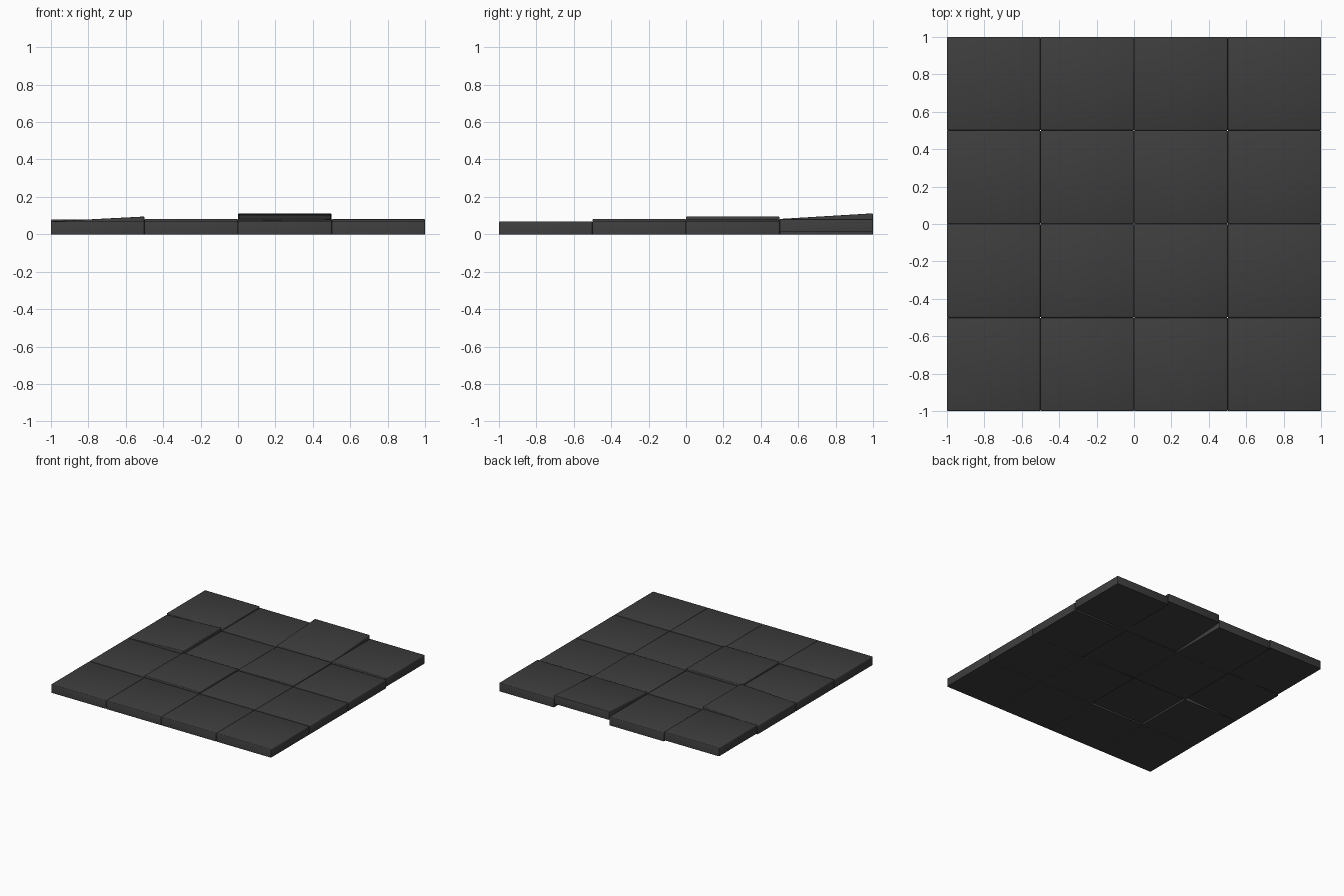
import bpy, bmesh
from mathutils import Vector

cube = bpy.data.objects.get("Cube")
if cube:
    bpy.data.objects.remove(cube, do_unlink=True)

# Dark stone colour
stone = bpy.data.materials.new("dark_grey_stone")
stone.use_nodes = True
colour = (0.047, 0.047, 0.047, 1)
stone.diffuse_color = colour
bsdf = stone.node_tree.nodes["Principled BSDF"]
bsdf.inputs["Base Color"].default_value = colour
bsdf.inputs["Roughness"].default_value = 0.8

PITCH = 0.5
SIZE = 0.499
THICK = 0.069

# Loose tiles: (column, row) -> (lift at centre, rise along x, rise along y)
LOOSE = {
    (1, 1): (0.014, 0.0, 0.0),
    (0, 2): (0.013, 0.026, 0.0),
    (2, 2): (0.007, 0.004, 0.0),
    (0, 3): (0.011, 0.0, 0.0),
    (2, 3): (0.028, 0.0, 0.030),
    (3, 3): (0.012, 0.0, 0.0),
}


def make_tile(col, row):
    """One paving slab with softened upper edges, tilted about its centre."""
    lift, rise_x, rise_y = LOOSE.get((col, row), (0.0, 0.0, 0.0))
    bm = bmesh.new()
    bmesh.ops.create_cube(bm, size=1)
    for v in bm.verts:
        v.co = Vector((v.co.x * SIZE, v.co.y * SIZE, (v.co.z + 0.5) * THICK))
    edges = [e for e in bm.edges if max(v.co.z for v in e.verts) > THICK / 2]
    bmesh.ops.bevel(bm, geom=edges, offset=0.005, segments=2,
                    profile=0.5, affect='EDGES')
    # Shear gives the shallow tilt
    for v in bm.verts:
        v.co.z += lift + (v.co.x * rise_x + v.co.y * rise_y) / SIZE
    mesh = bpy.data.meshes.new("paving_tile")
    bm.to_mesh(mesh)
    bm.free()
    mesh.materials.append(stone)
    tile = bpy.data.objects.new(f"paving_tile_row{row + 1}_column{col + 1}", mesh)
    tile.location = ((col - 1.5) * PITCH, (row - 1.5) * PITCH, 0)
    bpy.context.collection.objects.link(tile)
    return tile


# Four by four grid of tiles
tiles = [make_tile(col, row) for row in range(4) for col in range(4)]

bpy.ops.object.select_all(action='DESELECT')
for tile in tiles:
    tile.select_set(True)
bpy.context.view_layer.objects.active = tiles[0]
bpy.ops.object.shade_smooth_by_angle(angle=0.9)
